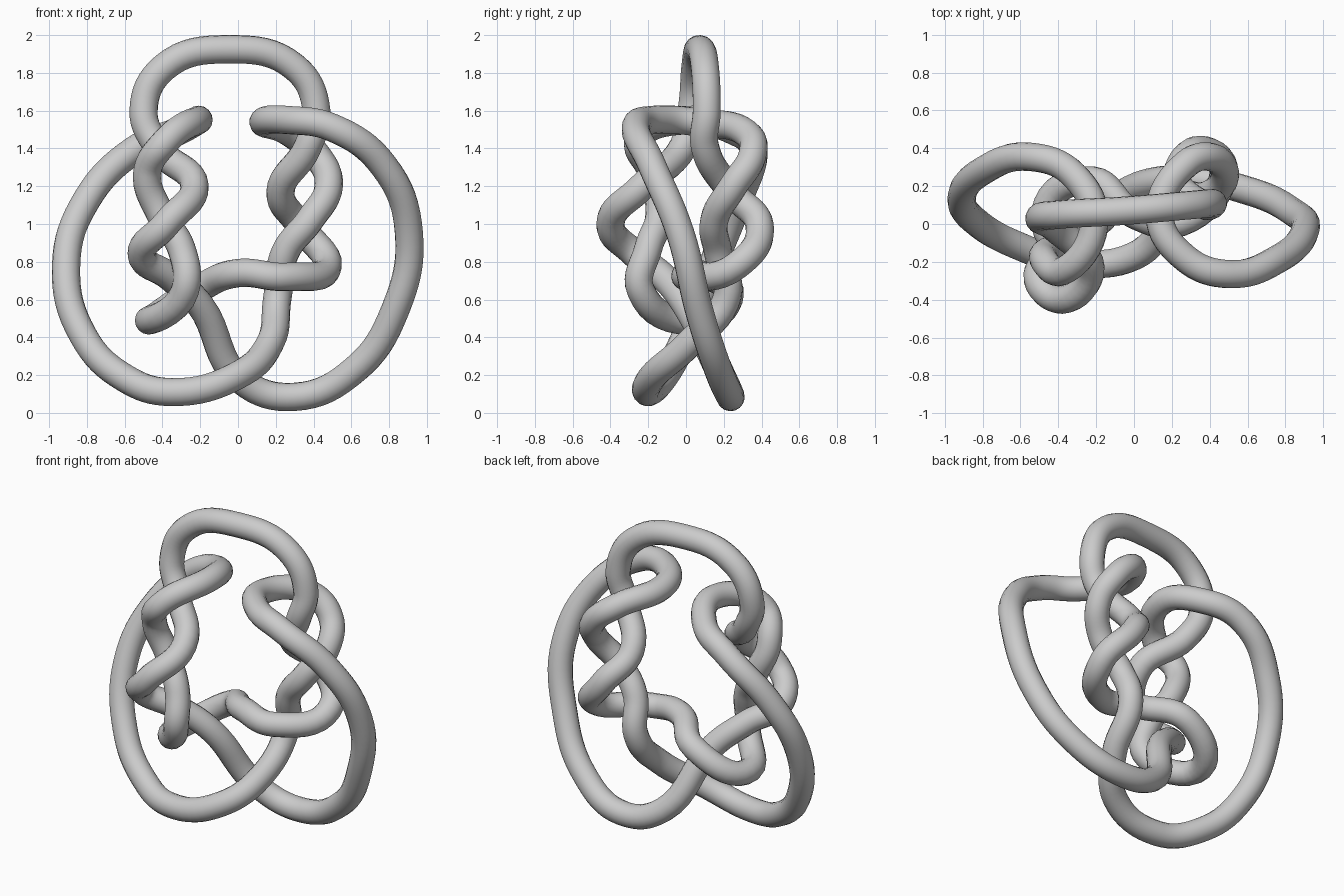
import bpy

RADIUS = 0.075

# Centre line of the closed knot, section by section
arch = [(-.50, .03, 1.60), (-.39, .05, 1.83), (-.05, .07, 1.925), (.30, .10, 1.83), (.415, .11, 1.60)]
right_twist_down = [(.37, .10, 1.41), (.225, .24, 1.17), (.33, .39, .99), (.475, .27, .78)]
cross_bar = [(.25, .01, .72), (.0, .05, .74), (-.22, .23, .65)]
hook = [(-.47, .06, .49), (-.28, -.24, .65)]
left_twist_up = [(-.30, -.20, .87), (-.41, -.14, 1.05), (-.48, -.18, 1.27), (-.38, -.25, 1.44),
                 (-.21, .0, 1.55), (-.32, .26, 1.49)]
left_loop = [(-.55, .355, 1.39), (-.80, .28, 1.13), (-.91, .14, .78), (-.82, .0, .41),
             (-.60, -.12, .185), (-.35, -.20, .11), (.0, -.17, .20), (.17, .02, .37)]
right_twist_up = [(.21, .22, .62), (.25, .17, .85), (.38, .15, 1.02), (.48, .25, 1.20),
                  (.42, .35, 1.36), (.28, .32, 1.48), (.135, .05, 1.54)]
right_loop = [(.27, -.18, 1.55), (.50, -.265, 1.51), (.77, -.18, 1.31), (.905, -.03, .95),
              (.83, .07, .54), (.62, .17, .23), (.30, .235, .085), (.02, .20, .17)]
left_twist_down = [(-.20, .0, .57), (-.36, -.12, .72), (-.51, -.27, .84), (-.38, -.40, 1.0),
                   (-.23, -.23, 1.20), (-.42, -.02, 1.40)]
path = (arch + right_twist_down + cross_bar + hook + left_twist_up + left_loop
        + right_twist_up + right_loop + left_twist_down)

# Round tube swept along a smooth closed curve
curve = bpy.data.curves.new("knotted_tube", 'CURVE')
curve.dimensions = '3D'
curve.bevel_depth = RADIUS
curve.bevel_resolution = 6
curve.resolution_u = 8
spline = curve.splines.new('BEZIER')
spline.bezier_points.add(len(path) - 1)
for point, co in zip(spline.bezier_points, path):
    point.co = co
    point.handle_left_type = point.handle_right_type = 'AUTO'
spline.use_cyclic_u = True
spline.use_smooth = True
tube = bpy.data.objects.new("knotted_tube", curve)
bpy.context.collection.objects.link(tube)

# Turn the sweep into a smooth mesh
bpy.context.view_layer.objects.active = tube
tube.select_set(True)
bpy.ops.object.convert(target='MESH')
bpy.ops.object.shade_smooth()
